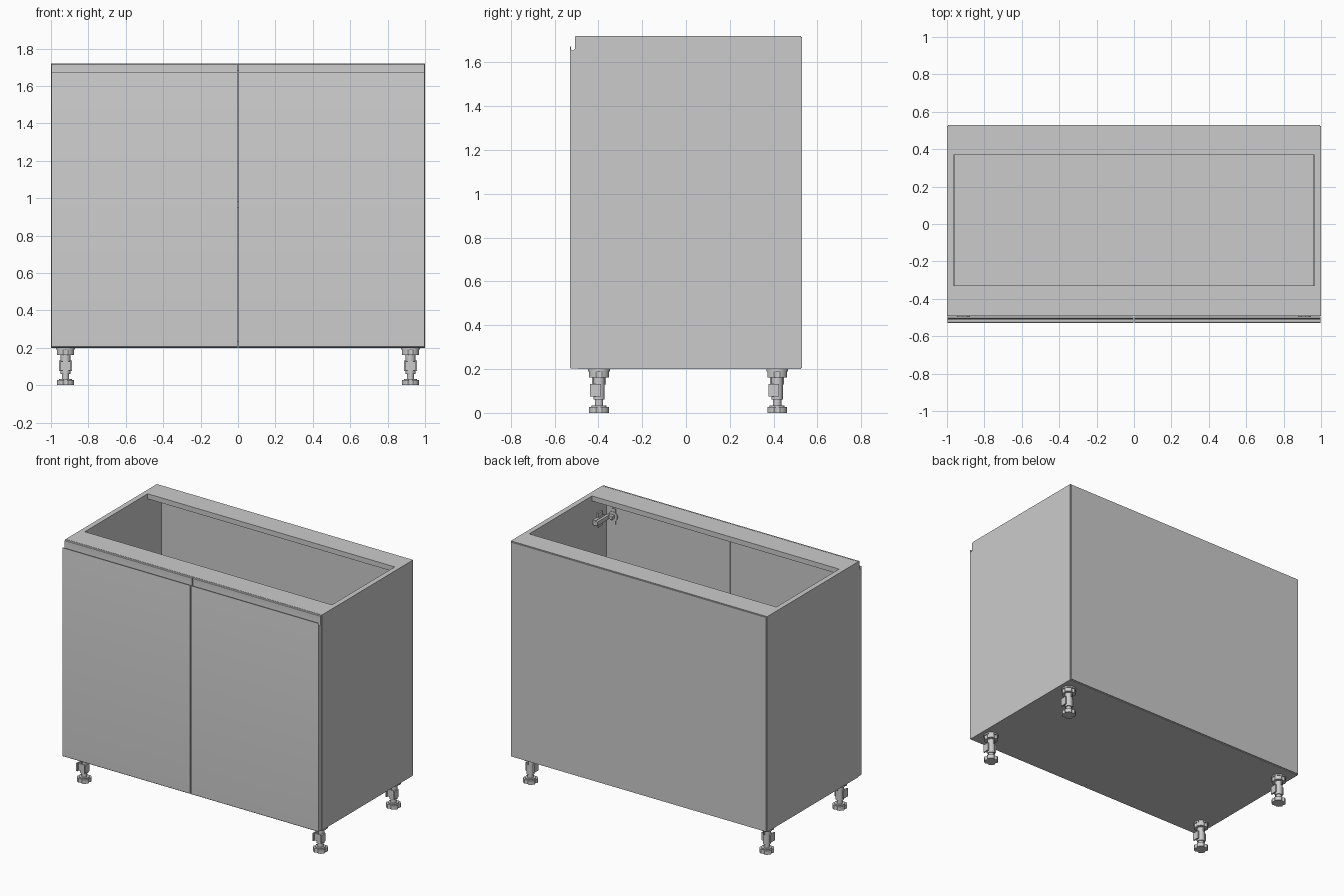
import bpy, bmesh
from math import cos, sin, pi, radians

if "Cube" in bpy.data.objects:
    bpy.data.objects.remove(bpy.data.objects["Cube"])


def finish(name, bm, smooth=False):
    bmesh.ops.recalc_face_normals(bm, faces=bm.faces)
    mesh = bpy.data.meshes.new(name)
    bm.to_mesh(mesh)
    bm.free()
    ob = bpy.data.objects.new(name, mesh)
    bpy.context.collection.objects.link(ob)
    if smooth:
        bpy.ops.object.select_all(action='DESELECT')
        ob.select_set(True)
        bpy.context.view_layer.objects.active = ob
        bpy.ops.object.shade_smooth_by_angle(angle=radians(35))
    return ob


def add_box(bm, x, y, z):
    vs = bmesh.ops.create_cube(bm, size=1)['verts']
    for v in vs:
        v.co = [(a[0] + a[1]) / 2 + c * (a[1] - a[0]) for c, a in zip(v.co, (x, y, z))]


def box(name, x, y, z):
    bm = bmesh.new()
    add_box(bm, sorted(x), y, z)
    return finish(name, bm)


def prism(bm, ring, offset):
    """Extrude a closed ring of 3D points by an offset vector."""
    face = bm.faces.new([bm.verts.new(p) for p in ring])
    new = bmesh.ops.extrude_face_region(bm, geom=[face])['geom']
    bmesh.ops.translate(bm, vec=offset, verts=[g for g in new if isinstance(g, bmesh.types.BMVert)])


def disc(bm, cx, cy, z0, z1, r, n=32, r_in=None):
    """Upright cylinder; with r_in the rim is notched into lobes."""
    ring = []
    for i in range(n):
        rad = r_in if r_in and i % 8 in (0, 1) else r
        a = 2 * pi * (i - 0.5) / n
        ring.append((cx + rad * cos(a), cy + rad * sin(a), z0))
    prism(bm, ring, (0, 0, z1 - z0))


T = 0.036            # board thickness
FRONT, BACK = -0.492, 0.524
BOTTOM, TOP = 0.20, 1.72
IN = 1 - T

# Carcass boards
box("bottom_panel", (-IN, IN), (FRONT, BACK), (BOTTOM, BOTTOM + T))
box("shelf", (-IN + 0.002, IN - 0.002), (-0.46, BACK - 0.004), (0.948, 0.948 + T))
box("front_top_rail", (-IN, IN), (FRONT, -0.33), (TOP - T, TOP))
box("back_top_rail", (-IN, IN), (0.37, BACK), (TOP - T, TOP))
box("back_panel", (-0.995, 0.995), (BACK, 0.53), (BOTTOM + 0.005, TOP - 0.005))

# Door cross-section (y, z): flat face, rounded lip, finger groove, upright back strip
groove = [(-0.5165 + 0.0095 * cos(a), 1.664 + 0.0095 * sin(a))
          for a in [-pi * 0.8 + pi * 0.8 * i / 8 for i in range(9)]]
door_profile = [(-0.527, 0.203), (-0.53, 0.206), (-0.53, 1.670), (-0.5293, 1.6735), (-0.527, 1.675)]
door_profile += groove + [(-0.507, 1.716), (-0.503, TOP), (-0.494, TOP), (-0.494, 0.203)]

for side, s in (("left", -1), ("right", 1)):
    box(side + "_side_panel", (s * IN, s), (FRONT, BACK), (BOTTOM, TOP))

    # Door with integrated grip groove
    bm = bmesh.new()
    prism(bm, [(s * 0.003, y, z) for y, z in door_profile], (s * 0.995, 0, 0))
    finish(side + "_door", bm, True)

    # Concealed hinges
    for level, z in (("upper", 1.53), ("lower", 0.40)):
        bm = bmesh.new()

        def hbox(x, y, dz):
            add_box(bm, sorted((s * x[0], s * x[1])), y, (z - dz, z + dz))
        hbox((0.952, IN), (-0.43, -0.385), 0.05)      # wing plate on the side panel
        hbox((0.944, IN), (-0.445, -0.34), 0.018)     # plate spine
        hbox((0.926, 0.946), (-0.475, -0.335), 0.014) # arm
        hbox((0.900, 0.938), (-0.494, -0.462), 0.012) # knuckle
        hbox((0.893, 0.918), (-0.495, -0.488), 0.055) # cup flange
        ring = [(s * 0.912 + 0.034 * cos(2 * pi * i / 32), -0.495, z + 0.034 * sin(2 * pi * i / 32))
                for i in range(32)]
        prism(bm, ring, (0, 0.009, 0))                # cup
        finish(f"{side}_{level}_hinge", bm, True)

    # Adjustable feet
    for pos, cy in (("front", -0.397), ("back", 0.416)):
        cx = s * 0.922
        bm = bmesh.new()
        disc(bm, cx, cy, 0.0, 0.028, 0.047, 32, 0.039)    # notched base
        disc(bm, cx, cy, 0.028, 0.034, 0.034)
        disc(bm, cx, cy, 0.03, 0.07, 0.019)               # threaded stem
        disc(bm, cx, cy, 0.06, 0.165, 0.026)              # sleeve
        disc(bm, cx, cy, 0.162, 0.192, 0.047, 32, 0.041)  # top socket
        disc(bm, cx, cy, 0.19, BOTTOM, 0.05)              # mounting flange
        add_box(bm, (cx - 0.035, cx + 0.035), (cy - 0.03, cy - 0.022), (0.078, 0.128))  # plinth clip
        for dx in (-0.030, 0.030):
            add_box(bm, (cx + dx - 0.005, cx + dx + 0.005), (cy - 0.04, cy + 0.008), (0.075, 0.131))
        for k in (-1, 1):                                 # sleeve ribs
            add_box(bm, (cx - 0.003, cx + 0.003), sorted((cy + k * 0.02, cy + k * 0.032)), (0.13, 0.165))
        finish(f"{side}_{pos}_foot", bm, True)
